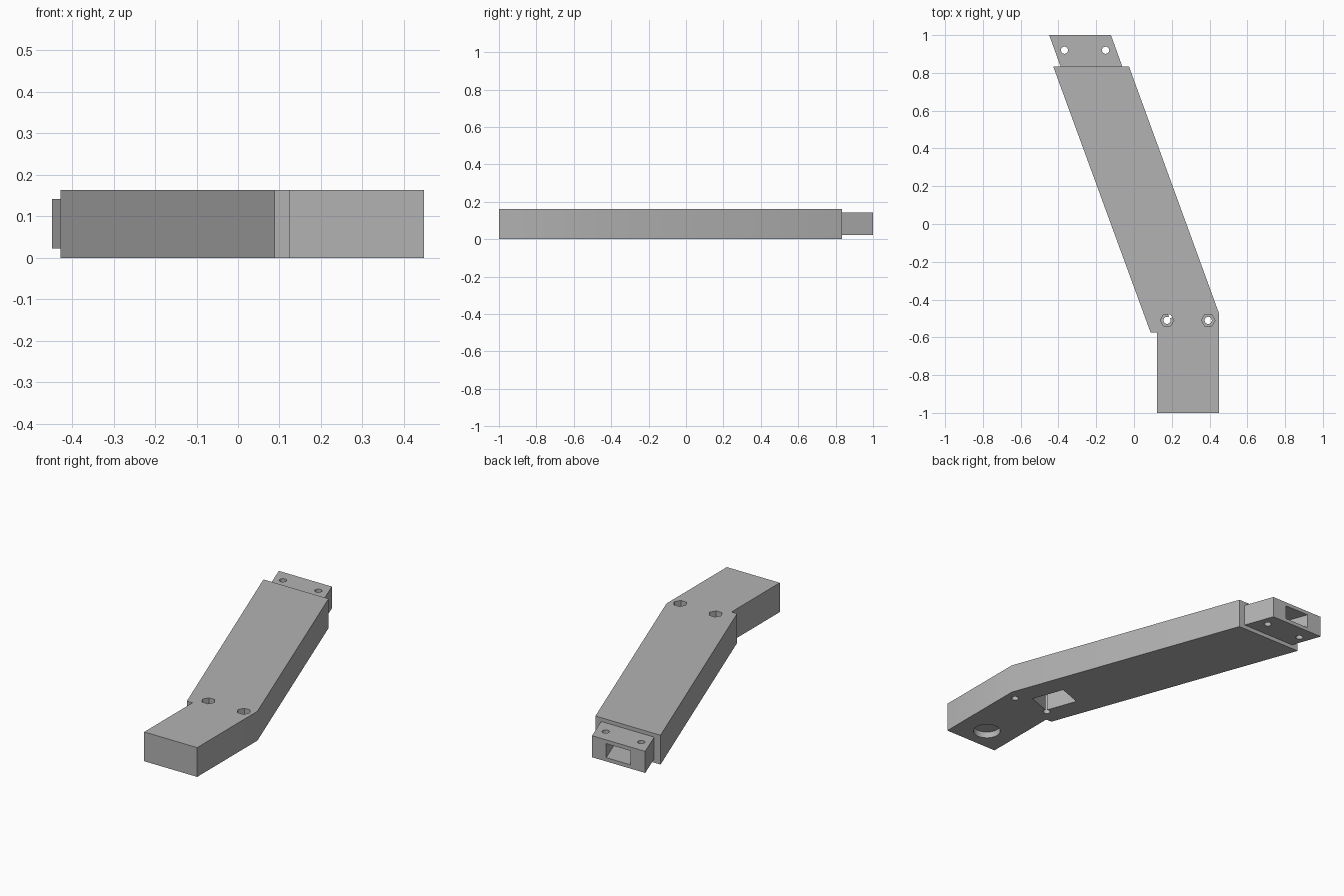
import bpy, bmesh, math

if "Cube" in bpy.data.objects:
    bpy.data.objects.remove(bpy.data.objects["Cube"])

TILT = math.radians(20)
H = 0.163

grey = bpy.data.materials.new("plain grey")
grey.diffuse_color = (0.45, 0.45, 0.45, 1)
grey.use_nodes = True
grey.node_tree.nodes["Principled BSDF"].inputs["Base Color"].default_value = grey.diffuse_color


def prism(name, outline, z0, z1):
    """Extrude a flat outline from z0 to z1."""
    bm = bmesh.new()
    face = bm.faces.new([bm.verts.new((x, y, z0)) for x, y in outline])
    top = bmesh.ops.extrude_face_region(bm, geom=[face])["geom"]
    bmesh.ops.translate(bm, vec=(0, 0, z1 - z0),
                        verts=[v for v in top if isinstance(v, bmesh.types.BMVert)])
    bmesh.ops.recalc_face_normals(bm, faces=bm.faces)
    mesh = bpy.data.meshes.new(name)
    bm.to_mesh(mesh)
    bm.free()
    mesh.materials.append(grey)
    obj = bpy.data.objects.new(name, mesh)
    bpy.context.collection.objects.link(obj)
    return obj


def ring(x, y, r, n):
    return [(x + r * math.cos(2 * math.pi * i / n),
             y + r * math.sin(2 * math.pi * i / n)) for i in range(n)]


def slanted(cx, cy, width, back, ahead):
    """Rectangle running along the arm direction."""
    ax, ay = -math.sin(TILT), math.cos(TILT)
    return [(cx + ax * l + ay * w, cy + ay * l - ax * w)
            for l, w in ((-back, -width / 2), (-back, width / 2),
                         (ahead, width / 2), (ahead, -width / 2))]


def combine(target, tool, operation):
    mod = target.modifiers.new(operation.lower(), "BOOLEAN")
    mod.operation = operation
    mod.solver = "EXACT"
    mod.object = tool
    bpy.context.view_layer.objects.active = target
    bpy.ops.object.modifier_apply(modifier=mod.name)
    bpy.data.objects.remove(tool, do_unlink=True)


# Bent arm body
arm = prism("arm", [(-0.428, 0.835), (-0.027, 0.835), (0.449, -0.47), (0.449, -1),
                    (0.123, -1), (0.123, -0.575), (0.088, -0.575)], 0, H)

# Narrower tongue at the far end
tongue = prism("tongue", [(-0.449, 1), (-0.122, 1), (-0.055, 0.815), (-0.382, 0.815)],
               0.022, 0.142)
combine(arm, tongue, "UNION")

# Cable channel along the arm, opening through the tongue and the underside
cx, cy = 0.222, -0.389
combine(arm, prism("cable_channel", slanted(cx, cy, 0.14, 0.093, 1.65), 0.043, 0.121),
        "DIFFERENCE")
combine(arm, prism("cable_opening", slanted(cx, cy, 0.14, 0.093, 0.093), -0.1, 0.1),
        "DIFFERENCE")

# Bolt holes through the tongue, and through the bend with nut recesses
for x in (-0.368, -0.15):
    combine(arm, prism("tongue_hole", ring(x, 0.92, 0.019, 24), -0.1, 0.3), "DIFFERENCE")
for x in (0.175, 0.393):
    combine(arm, prism("bolt_hole", ring(x, -0.51, 0.019, 24), -0.1, 0.3), "DIFFERENCE")
    combine(arm, prism("nut_recess", ring(x, -0.51, 0.036, 6), 0.113, 0.3), "DIFFERENCE")

# Round blind recess under the near end
combine(arm, prism("round_recess", ring(0.285, -0.87, 0.071, 40), -0.1, 0.035), "DIFFERENCE")

bpy.context.view_layer.objects.active = arm
arm.select_set(True)
bpy.ops.object.shade_smooth_by_angle(angle=math.radians(30))
